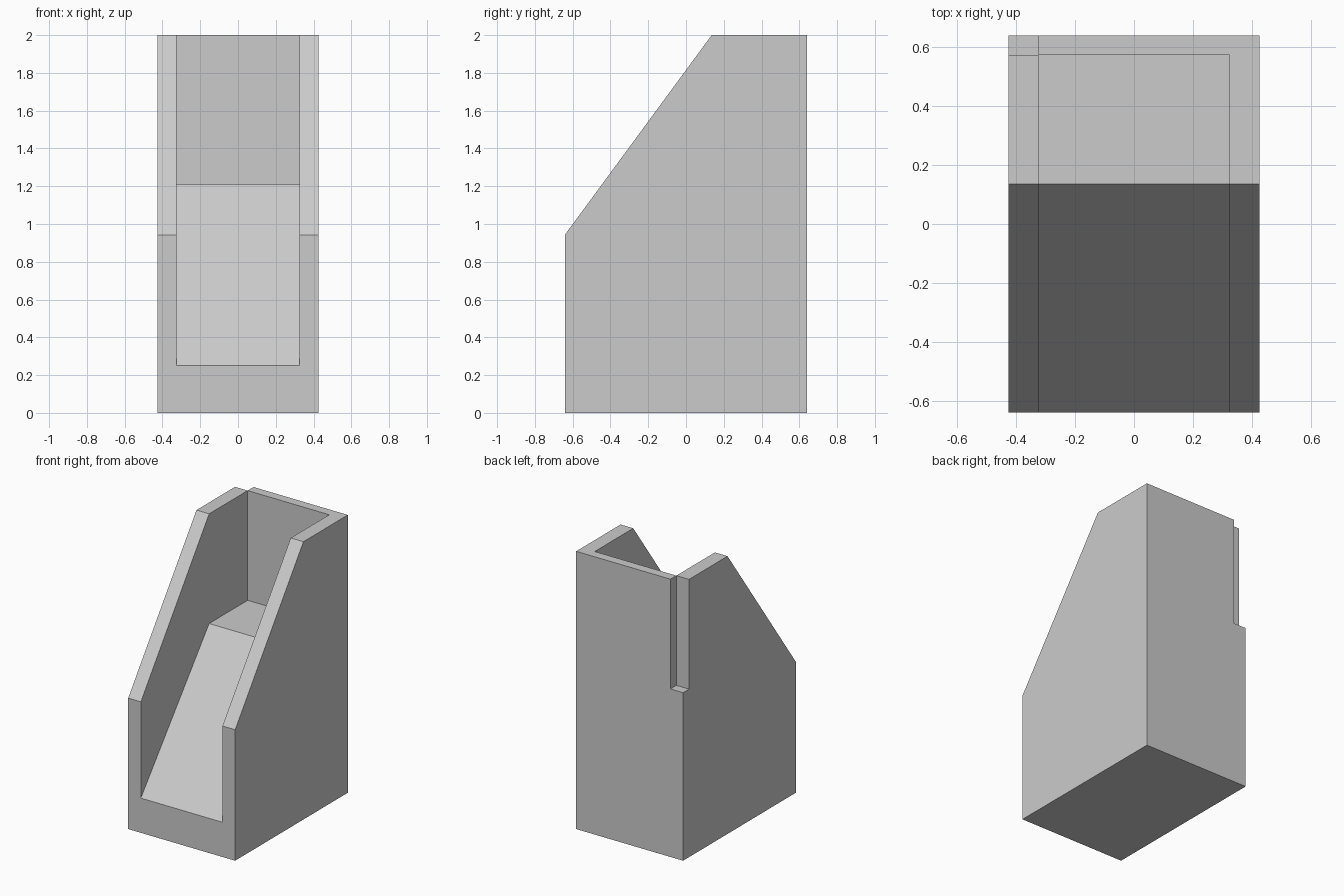
import bpy
import bmesh

if "Cube" in bpy.data.objects:
    bpy.data.objects.remove(bpy.data.objects["Cube"])


def prism(name, profile, x0, x1):
    """Extrude a side profile of (y, z) points from x0 to x1."""
    bm = bmesh.new()
    face = bm.faces.new([bm.verts.new((x0, y, z)) for y, z in profile])
    side = bmesh.ops.extrude_face_region(bm, geom=[face])["geom"]
    verts = [v for v in side if isinstance(v, bmesh.types.BMVert)]
    bmesh.ops.translate(bm, verts=verts, vec=(x1 - x0, 0, 0))
    bmesh.ops.recalc_face_normals(bm, faces=bm.faces)
    mesh = bpy.data.meshes.new(name)
    bm.to_mesh(mesh)
    bm.free()
    obj = bpy.data.objects.new(name, mesh)
    bpy.context.collection.objects.link(obj)
    return obj


def cut(target, cutter):
    mod = target.modifiers.new(cutter.name, 'BOOLEAN')
    mod.operation = 'DIFFERENCE'
    mod.solver = 'EXACT'
    mod.object = cutter
    cutter.hide_render = True
    cutter.display_type = 'WIRE'


W, WALL = 0.426, 0.101            # half width, side wall thickness
FRONT, BREAK, INNER, BACK = -0.641, 0.136, 0.574, 0.641
LEDGE = 1.21                      # height of the flat floor behind the ramp
OUT = 0.1                         # cutter overshoot
inside = W - WALL

# Solid body with sloped upper front
body = prism("chute_body", [(FRONT, 0), (BACK, 0), (BACK, 2), (BREAK, 2), (FRONT, 0.943)], -W, W)

# Channel: ramp rising to a flat ledge, open at front and top
channel = prism("channel_cutter",
                [(FRONT - OUT, 0.25), (FRONT, 0.25), (BREAK, LEDGE), (INNER, LEDGE),
                 (INNER, 2 + OUT), (FRONT - OUT, 2 + OUT)], -inside, inside)
cut(body, channel)

# Notch at the back left corner, meeting the channel corner
notch = prism("corner_notch_cutter",
              [(INNER, LEDGE), (BACK + OUT, LEDGE), (BACK + OUT, 2 + OUT), (INNER, 2 + OUT)],
              -W - OUT, -inside)
cut(body, notch)
